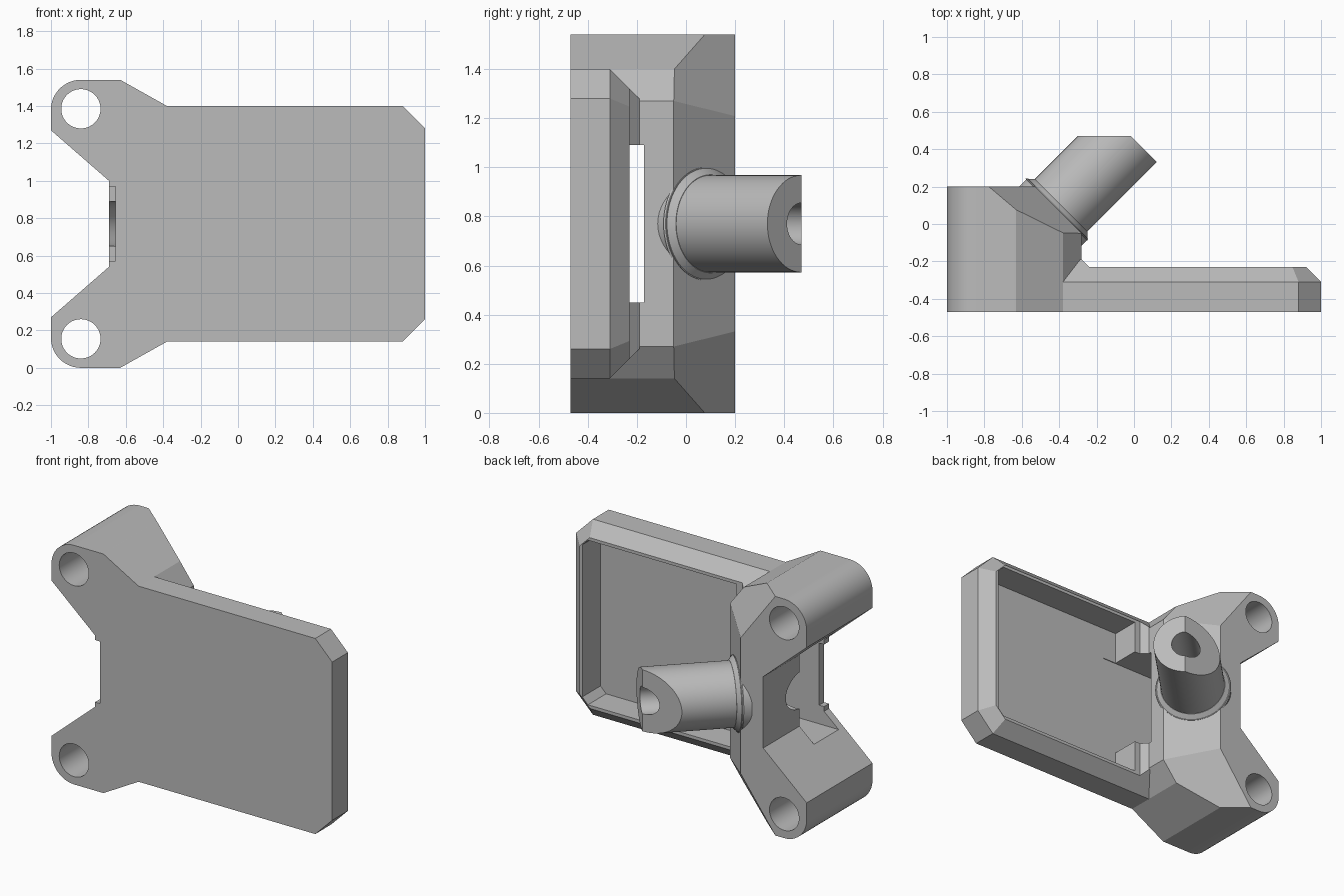
import bpy, bmesh, math
from mathutils import Matrix, Vector

if "Cube" in bpy.data.objects:
    bpy.data.objects.remove(bpy.data.objects["Cube"], do_unlink=True)

MID = 0.77  # height of the symmetry plane

grey = bpy.data.materials.new("plain_grey")
grey.use_nodes = True
grey.diffuse_color = (0.5, 0.5, 0.5, 1)
grey.node_tree.nodes["Principled BSDF"].inputs["Base Color"].default_value = (0.5, 0.5, 0.5, 1)


def finish(name, bm):
    bmesh.ops.recalc_face_normals(bm, faces=bm.faces)
    mesh = bpy.data.meshes.new(name)
    bm.to_mesh(mesh)
    bm.free()
    obj = bpy.data.objects.new(name, mesh)
    bpy.context.collection.objects.link(obj)
    mesh.materials.append(grey)
    return obj


def loft(rings):
    """Closed solid through matching outlines, each given as (y, [(x, z), ...])."""
    bm = bmesh.new()
    loops = [[bm.verts.new((x, y, z)) for x, z in pts] for y, pts in rings]
    for a, b in zip(loops, loops[1:]):
        for i in range(len(a)):
            j = (i + 1) % len(a)
            bm.faces.new((a[i], a[j], b[j], b[i]))
    bm.faces.new(loops[0])
    bm.faces.new(loops[-1])
    return bm


def box(name, x0, x1, y0, y1, half):
    z0, z1 = MID - half, MID + half
    outline = [(x0, z0), (x1, z0), (x1, z1), (x0, z1)]
    return finish(name, loft([(y0, outline), (y1, outline)]))


def rod(name, start, end, r1, r2, direction, origin):
    """Round rod between two distances along an axis through origin."""
    bm = bmesh.new()
    d = Vector(direction).normalized()
    turn = Vector((0, 0, 1)).rotation_difference(d).to_matrix().to_4x4()
    place = Matrix.Translation(Vector(origin) + d * (start + end) / 2) @ turn
    bmesh.ops.create_cone(bm, cap_ends=True, segments=64, radius1=r1, radius2=r2,
                          depth=end - start, matrix=place)
    return finish(name, bm)


def slice_off(bm, point, normal):
    geom = bm.verts[:] + bm.edges[:] + bm.faces[:]
    bmesh.ops.bisect_plane(bm, geom=geom, plane_co=point, plane_no=normal, clear_outer=True)
    bmesh.ops.holes_fill(bm, edges=[e for e in bm.edges if e.is_boundary])


def combine(target, other, operation):
    mod = target.modifiers.new(operation, "BOOLEAN")
    mod.operation, mod.solver, mod.object = operation, "EXACT", other
    bpy.context.view_layer.objects.active = target
    bpy.ops.object.modifier_apply(modifier=mod.name)
    bpy.data.objects.remove(other, do_unlink=True)


# Eared mounting block: upper half outline mirrored to the lower half
upper = [(-0.28, 1.27), (-0.38, 1.40), (-0.63, 1.54)]
for i in range(13):
    a = math.radians(90 + 7.5 * i)
    upper.append((-0.84 + 0.16 * math.cos(a), 1.38 + 0.16 * math.sin(a)))
upper += [(-1, 1.27), (-0.69, 1.0)]
outline = upper + [(x, 2 * MID - z) for x, z in reversed(upper)]
bm = loft([(-0.47, outline), (0.2, outline)])
slice_off(bm, (-0.28, -0.05, MID), (1, 1, 0))
for side in (1, -1):
    slice_off(bm, (-0.28, -0.05, MID + side * 0.5), (0.0875, 0.1036, side * 0.065))
bracket = finish("mounting_bracket", bm)


# Tray plate with chamfered rim
def tray_outline(inset, corner, left):
    r, h = 1 - inset, 0.63 - inset
    return [(left, MID - h), (r - corner, MID - h), (r, MID - h + corner),
            (r, MID + h - corner), (r - corner, MID + h), (left, MID + h)]


base = tray_outline(0, 0.12, -0.45)
tray = finish("tray", loft([(-0.47, base), (-0.31, base), (-0.23, tray_outline(0.08, 0.073, -0.45))]))
combine(bracket, tray, "UNION")

# Sloped fillet where the block meets the tray
bm = loft([(-0.3, [(-0.4, 0.22), (-0.24, 0.22), (-0.24, 1.32), (-0.4, 1.32)]),
           (-0.23, [(-0.4, 0.22), (-0.24, 0.22), (-0.24, 1.32), (-0.4, 1.32)]),
           (-0.19, [(-0.4, 0.26), (-0.28, 0.26), (-0.28, 1.28), (-0.4, 1.28)])])
combine(bracket, finish("fillet", bm), "UNION")

# Angled pin with a stepped collar
AXIS, ORIGIN = (1, 1, 0), (-0.245, 0.245, MID)
combine(bracket, rod("collar", -0.29, -0.23, 0.23, 0.23, AXIS, ORIGIN), "UNION")
combine(bracket, rod("collar_cone", -0.24, -0.205, 0.236, 0.2, AXIS, ORIGIN), "UNION")
pin = rod("pin", -0.29, 0.32, 0.198, 0.198, AXIS, ORIGIN)
combine(pin, box("pin_flat_cutter", -1, 1, 0.47, 1, 0.5), "DIFFERENCE")
combine(bracket, pin, "UNION")

# Tray recess, cable slot and inner edge step
recess = tray_outline(0.1, 0.04, -0.2)
cutters = [finish("recess_cutter", loft([(-0.415, recess), (0, recess)])),
           box("slot_cutter", -1.1, -0.1, -0.42, -0.17, 0.32),
           box("edge_cutter", -0.8, -0.655, -0.6, -0.17, 0.2)]

# Pin bore with wider inner end, and the ear holes
cutters.append(rod("bore_cutter", -0.62, 0.5, 0.085, 0.085, AXIS, ORIGIN))
cutters.append(rod("counterbore_cutter", -0.66, -0.42, 0.12, 0.12, AXIS, ORIGIN))
for side in (1, -1):
    cutters.append(rod("ear_hole_cutter", -1, 1, 0.105, 0.105, (0, 1, 0),
                       (-0.84, 0, MID + side * 0.615)))
for cutter in cutters:
    combine(bracket, cutter, "DIFFERENCE")

bpy.ops.object.select_all(action="DESELECT")
bracket.select_set(True)
bpy.context.view_layer.objects.active = bracket
bpy.ops.object.shade_smooth_by_angle(angle=math.radians(20))
